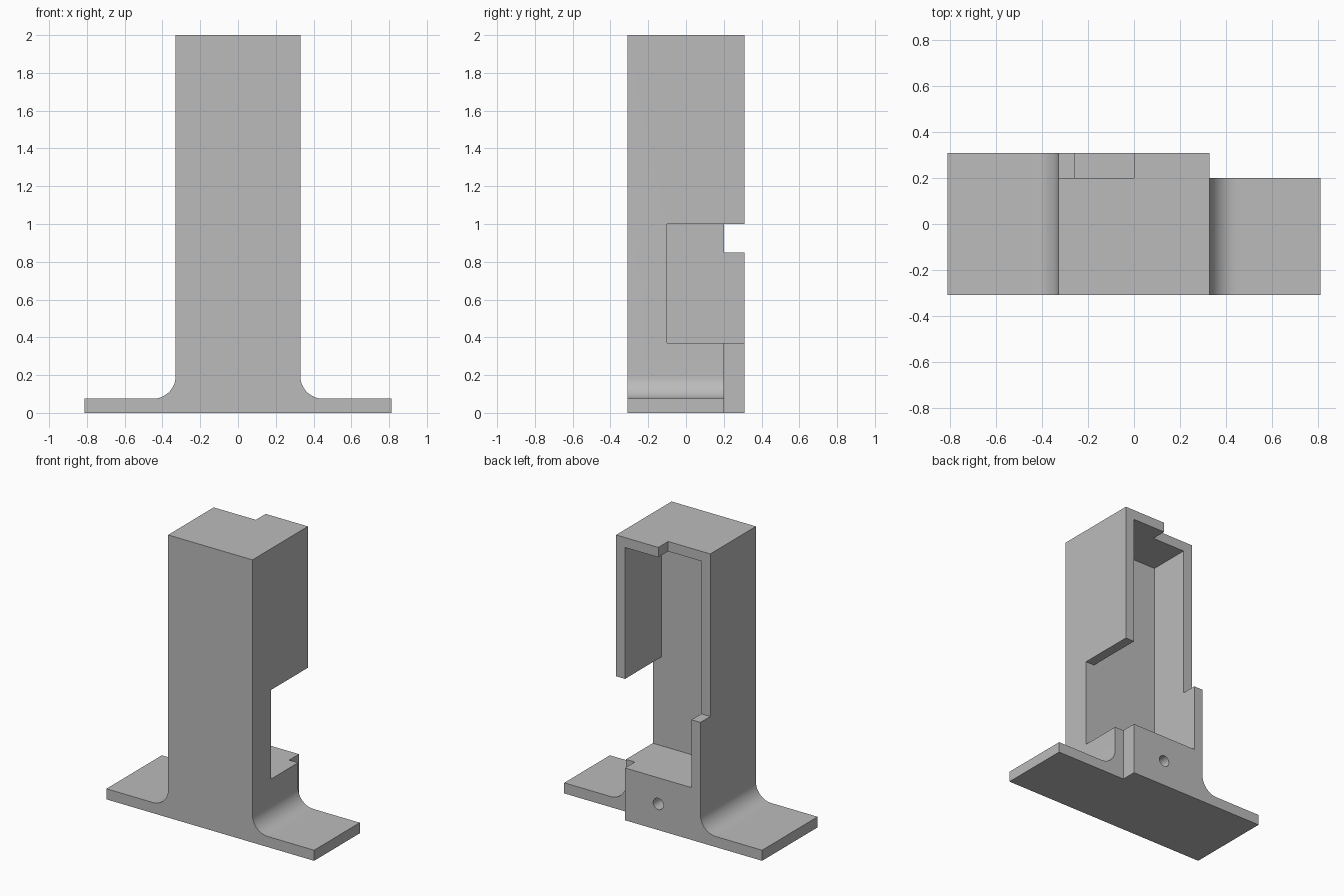
import bpy, bmesh, math
from mathutils import Matrix

cube = bpy.data.objects.get("Cube")
if cube:
    bpy.data.objects.remove(cube, do_unlink=True)

# Main dimensions
HALF_W, HALF_D, HEIGHT = 0.33, 0.31, 2.0
FOOT_X, FOOT_Z, FILLET = 0.813, 0.075, 0.12
WALL = 0.07
INNER = HALF_W - WALL
STEP_Y, CAVITY_Y, SHELF_Z = 0.2, -0.1, 0.37
FAR = 3.0

grey = bpy.data.materials.new("plain grey")
grey.use_nodes = True
colour = (0.5, 0.5, 0.5, 1)
grey.diffuse_color = colour
grey.node_tree.nodes["Principled BSDF"].inputs["Base Color"].default_value = colour


def make_object(name, bm):
    bmesh.ops.recalc_face_normals(bm, faces=bm.faces)
    mesh = bpy.data.meshes.new(name)
    bm.to_mesh(mesh)
    bm.free()
    mesh.materials.append(grey)
    obj = bpy.data.objects.new(name, mesh)
    bpy.context.collection.objects.link(obj)
    return obj


def cut(target, cutter):
    mod = target.modifiers.new(cutter.name, 'BOOLEAN')
    mod.operation = 'DIFFERENCE'
    mod.solver = 'EXACT'
    mod.object = cutter
    bpy.context.view_layer.objects.active = target
    bpy.ops.object.modifier_apply(modifier=mod.name)
    bpy.data.objects.remove(cutter, do_unlink=True)


def cut_box(target, name, low, high):
    bm = bmesh.new()
    bmesh.ops.create_cube(bm, size=1)
    for v in bm.verts:
        v.co = [h if c > 0 else l for c, l, h in zip(v.co, low, high)]
    cut(target, make_object(name, bm))


# Column and feet: one mirrored outline with filleted corners
half = [(FOOT_X, 0), (FOOT_X, FOOT_Z)]
for i in range(13):
    a = math.radians(270 - 90 * i / 12)
    half.append((HALF_W + FILLET + FILLET * math.cos(a),
                 FOOT_Z + FILLET + FILLET * math.sin(a)))
half.append((HALF_W, HEIGHT))
outline = half + [(-x, z) for x, z in reversed(half)]

bm = bmesh.new()
face = bm.faces.new([bm.verts.new((x, -HALF_D, z)) for x, z in outline])
solid = bmesh.ops.extrude_face_region(bm, geom=[face])
for v in solid["geom"]:
    if isinstance(v, bmesh.types.BMVert):
        v.co.y = HALF_D
body = make_object("column_with_feet", bm)

# Open cavity at the back and the window in the side wall
cut_box(body, "cavity", (-INNER, CAVITY_Y, SHELF_Z), (INNER, FAR, HEIGHT - WALL))
cut_box(body, "side_window", (0, CAVITY_Y, SHELF_Z), (FAR, FAR, 1.0))

# Stepped back edges: upper wall and roof, then lower corner and foot
cut_box(body, "upper_step", (-FAR, STEP_Y, 0.85), (0, FAR, FAR))
cut_box(body, "lower_step", (INNER, STEP_Y, -1), (FAR, FAR, 0.7))

# Screw hole in the back of the base block
bm = bmesh.new()
bmesh.ops.create_cone(bm, cap_ends=True, segments=32, radius1=0.04, radius2=0.04,
                      depth=0.5,
                      matrix=Matrix.Translation((0, HALF_D, 0.185))
                      @ Matrix.Rotation(math.pi / 2, 4, 'X'))
cut(body, make_object("screw_hole", bm))

# Smooth fillets and hole, sharp edges elsewhere
bpy.ops.object.select_all(action='DESELECT')
body.select_set(True)
bpy.context.view_layer.objects.active = body
bpy.ops.object.shade_smooth_by_angle(angle=math.radians(30))
